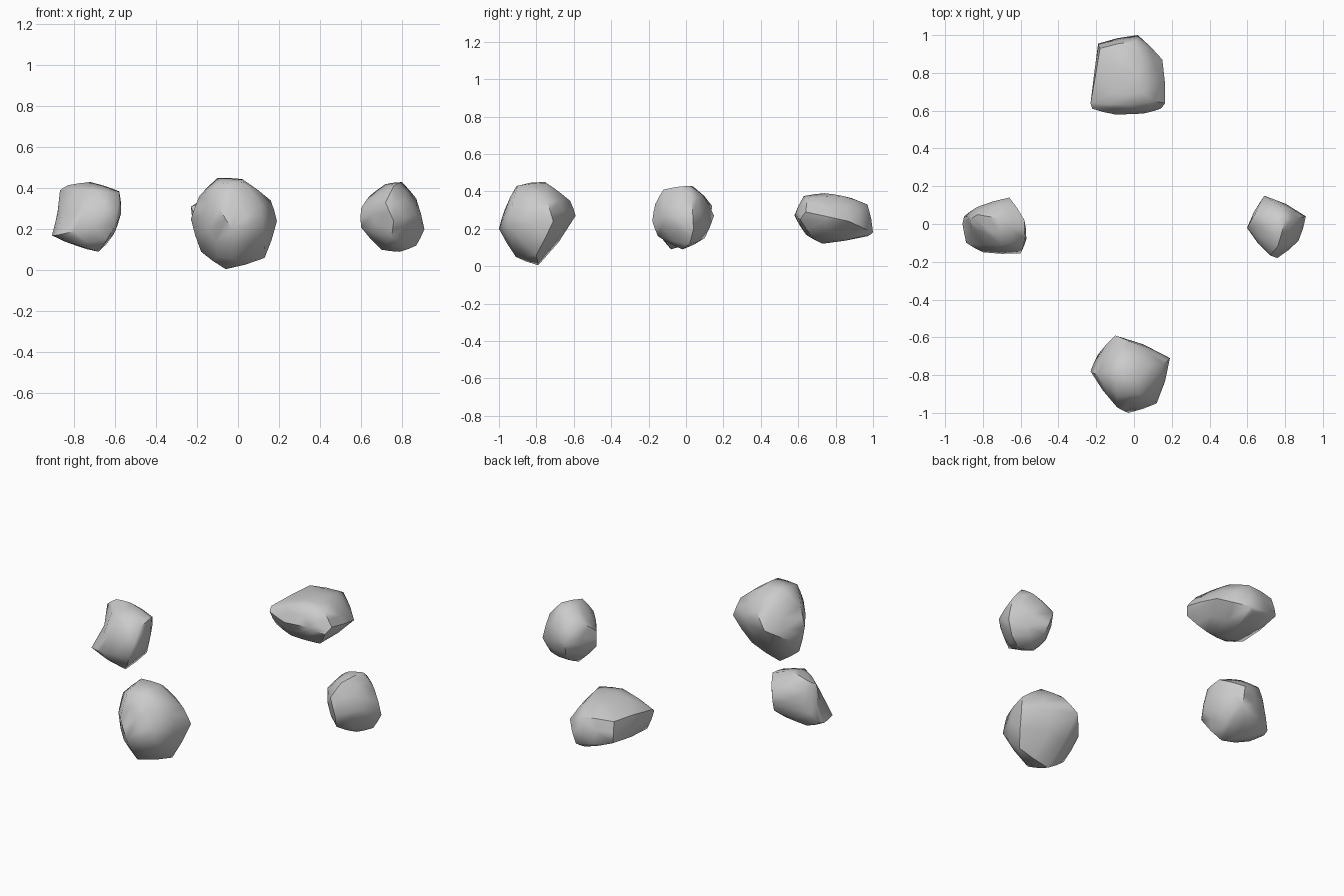
import bpy, bmesh, math
from mathutils import Vector


def rock(name, pts, dents=()):
    """Chiselled boulder: hull of key corner points, then optional soft dents."""
    bm = bmesh.new()
    for p in pts:
        bm.verts.new(p)
    res = bmesh.ops.convex_hull(bm, input=bm.verts[:])
    junk = {g for g in res["geom_interior"] + res["geom_unused"]
            if isinstance(g, bmesh.types.BMVert)}
    bmesh.ops.delete(bm, geom=list(junk), context='VERTS')
    bmesh.ops.subdivide_edges(bm, edges=bm.edges[:], cuts=1, smooth=0.12,
                              use_grid_fill=True)
    for centre, radius, push in dents:
        for v in bm.verts:
            d = (v.co - Vector(centre)).length / radius
            v.co += Vector(push) * math.exp(-d * d * 2)
    bmesh.ops.recalc_face_normals(bm, faces=bm.faces[:])
    for f in bm.faces:
        f.smooth = True
    me = bpy.data.meshes.new(name)
    bm.to_mesh(me)
    bm.free()
    ob = bpy.data.objects.new(name, me)
    bpy.context.collection.objects.link(ob)
    bpy.context.view_layer.objects.active = ob
    ob.select_set(True)
    bpy.ops.object.shade_smooth_by_angle(angle=math.radians(50))
    ob.select_set(False)
    return ob


# Large rock at the front
rock("front_rock", [
    (-.10, -.76, .45), (.02, -.75, .445), (.03, -.90, .43), (-.09, -.91, .42),
    (-.10, -.59, .27), (.19, -.71, .24), (.16, -.74, .34), (.12, -.95, .22),
    (-.03, -1.0, .20), (-.09, -.97, .30), (-.23, -.78, .25), (-.19, -.69, .20),
    (-.06, -.79, .005), (.13, -.80, .06), (-.18, -.80, .09), (-.02, -.91, .05),
    (-.03, -.62, .35), (-.19, -.80, .36), (.11, -.93, .32)])

# Small rock on the right
rock("right_rock", [
    (.80, .02, .43), (.72, .00, .42), (.76, -.12, .41), (.69, .15, .27),
    (.91, .04, .20), (.87, -.09, .27), (.76, -.18, .24), (.72, -.165, .33),
    (.60, -.02, .30), (.60, -.02, .21), (.70, .00, .10), (.79, -.02, .09),
    (.87, .02, .12), (.78, .09, .38), (.71, .10, .15), (.75, -.15, .16),
    (.87, .03, .35), (.64, .05, .36)])

# Small rock on the left, hollowed on its outer side
rock("left_rock", [
    (-.87, .02, .39), (-.83, .05, .415), (-.72, .03, .43), (-.58, .02, .385),
    (-.58, -.08, .37), (-.57, -.08, .28), (-.60, -.155, .22), (-.80, -.15, .19),
    (-.89, -.10, .17), (-.91, .00, .17), (-.90, .04, .18), (-.83, .09, .29),
    (-.66, .14, .32), (-.66, .12, .22), (-.68, -.08, .09), (-.79, .00, .12),
    (-.61, .02, .17), (-.70, -.11, .39)],
    dents=[((-.89, -.04, .28), .10, (.03, .02, 0))])

# Broad flat rock at the back
rock("back_rock", [
    (-.18, .93, .335), (-.19, .955, .22), (.02, 1.0, .18), (.01, .97, .33),
    (.15, .87, .24), (.165, .64, .29), (.14, .61, .25), (.05, .585, .28),
    (-.10, .58, .27), (-.22, .61, .29), (-.23, .64, .31), (-.21, .66, .20),
    (.11, .65, .36), (-.03, .63, .375), (-.02, .74, .39), (.05, .84, .375),
    (-.03, .73, .12), (.06, .68, .15), (-.02, .97, .16), (-.10, .64, .17)],
    dents=[((-.22, .78, .28), .09, (.012, 0, 0))])
